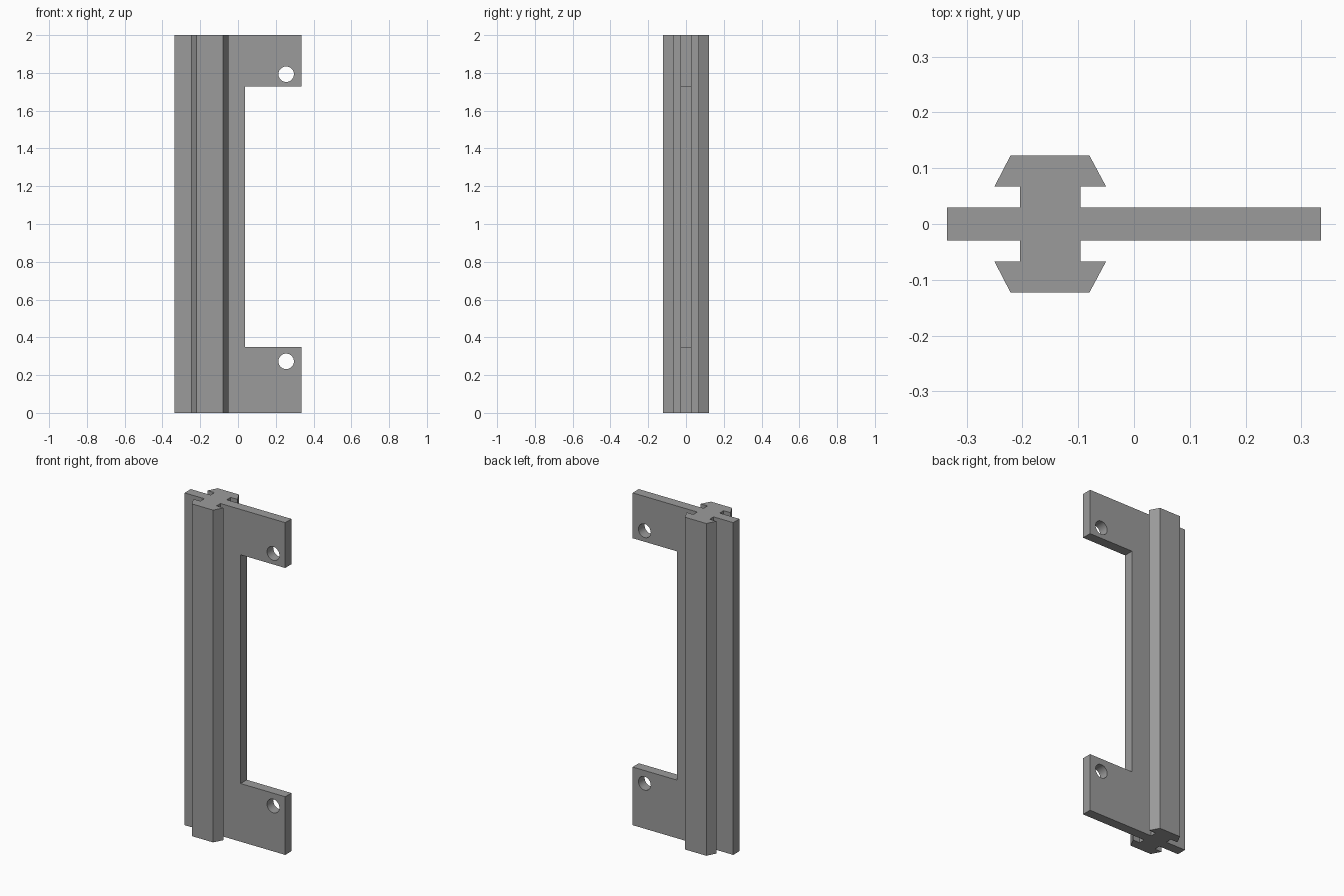
import bpy
import bmesh

if "Cube" in bpy.data.objects:
    bpy.data.objects.remove(bpy.data.objects["Cube"])

HEIGHT = 2.0

grey = bpy.data.materials.new("mid grey")
grey.diffuse_color = (0.33, 0.33, 0.33, 1)
grey.use_nodes = True
grey.node_tree.nodes["Principled BSDF"].inputs["Base Color"].default_value = grey.diffuse_color


def extrude_profile(name, points, z0, z1):
    """Upright prism from an x/y outline."""
    bm = bmesh.new()
    face = bm.faces.new([bm.verts.new((x, y, z0)) for x, y in points])
    top = bmesh.ops.extrude_face_region(bm, geom=[face])["geom"]
    verts = [v for v in top if isinstance(v, bmesh.types.BMVert)]
    bmesh.ops.translate(bm, verts=verts, vec=(0, 0, z1 - z0))
    bmesh.ops.recalc_face_normals(bm, faces=bm.faces)
    mesh = bpy.data.meshes.new(name)
    bm.to_mesh(mesh)
    bm.free()
    mesh.materials.append(grey)
    obj = bpy.data.objects.new(name, mesh)
    bpy.context.collection.objects.link(obj)
    return obj


def cut(target, cutter):
    mod = target.modifiers.new("cut", "BOOLEAN")
    mod.operation = "DIFFERENCE"
    mod.solver = "EXACT"
    mod.object = cutter
    bpy.context.view_layer.objects.active = target
    bpy.ops.object.modifier_apply(modifier=mod.name)
    bpy.data.objects.remove(cutter)


# Rail section: thin plate with a necked, tapered flange on each side
half = [(0.335, 0.0295), (-0.096, 0.0295), (-0.096, 0.067), (-0.05, 0.067),
        (-0.08, 0.123), (-0.221, 0.123), (-0.25, 0.067), (-0.204, 0.067),
        (-0.204, 0.0295), (-0.335, 0.0295)]
outline = half + [(x, -y) for x, y in reversed(half)]
rail = extrude_profile("slotted_rail", outline, 0, HEIGHT)

# Long notch that leaves a mounting tab at each end
notch = extrude_profile("notch_cutter",
                        [(0.038, -0.2), (0.5, -0.2), (0.5, 0.2), (0.038, 0.2)],
                        0.35, 1.727)
cut(rail, notch)

# Screw hole through each tab
for z in (0.273, 1.793):
    bpy.ops.mesh.primitive_cylinder_add(vertices=40, radius=0.041, depth=0.3,
                                        location=(0.255, 0, z),
                                        rotation=(1.5707963, 0, 0))
    hole = bpy.context.object
    hole.data.materials.append(grey)
    cut(rail, hole)

# Smooth hole walls, sharp edges elsewhere
bpy.ops.object.select_all(action="DESELECT")
rail.select_set(True)
bpy.context.view_layer.objects.active = rail
bpy.ops.object.shade_smooth_by_angle(angle=0.52)
